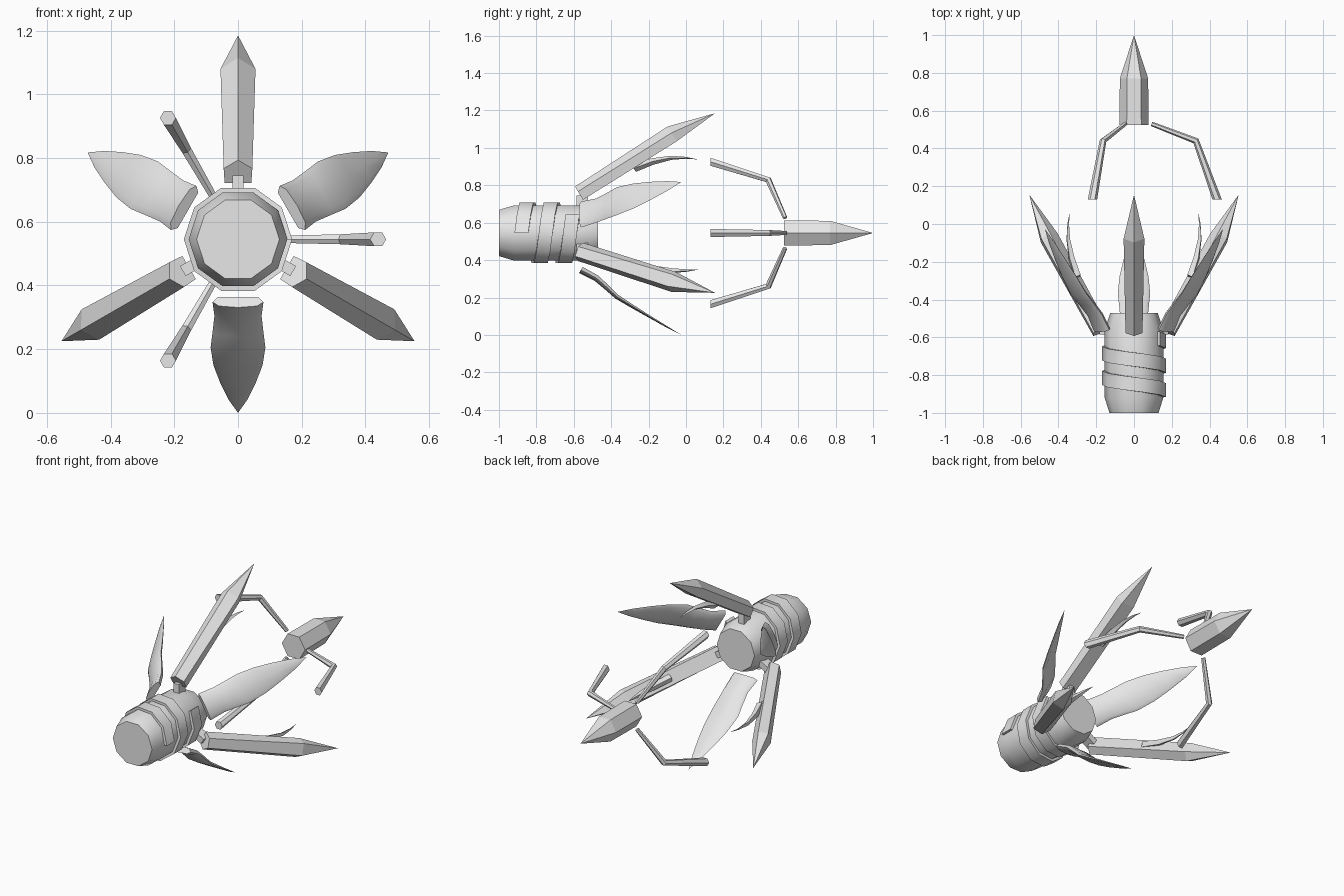
import bpy, bmesh, math
from mathutils import Matrix, Vector

if "Cube" in bpy.data.objects:
    bpy.data.objects.remove(bpy.data.objects["Cube"])

CZ = 0.545  # height of the long axis
grey = bpy.data.materials.new("light_grey")
grey.diffuse_color = (0.8, 0.8, 0.8, 1)
grey.use_nodes = True
grey.node_tree.nodes["Principled BSDF"].inputs["Base Color"].default_value = grey.diffuse_color


def finish(name, bm, angle=0, smooth=None):
    """Turn a bmesh into an object, rotated about the long (y) axis."""
    bmesh.ops.remove_doubles(bm, verts=bm.verts, dist=0.0005)
    bmesh.ops.recalc_face_normals(bm, faces=bm.faces)
    bm.transform(Matrix.Translation((0, 0, CZ)) @ Matrix.Rotation(math.radians(angle), 4, 'Y'))
    me = bpy.data.meshes.new(name)
    bm.to_mesh(me)
    bm.free()
    me.materials.append(grey)
    ob = bpy.data.objects.new(name, me)
    bpy.context.collection.objects.link(ob)
    if smooth:
        bpy.ops.object.select_all(action='DESELECT')
        ob.select_set(True)
        bpy.context.view_layer.objects.active = ob
        bpy.ops.object.shade_smooth_by_angle(angle=math.radians(smooth))
    return ob


def loft(rings):
    """Skin a list of equal-length point rings and cap both ends."""
    bm = bmesh.new()
    vs = [[bm.verts.new(p) for p in ring] for ring in rings]
    n = len(vs[0])
    for a, b in zip(vs, vs[1:]):
        for i in range(n):
            j = (i + 1) % n
            bm.faces.new((a[i], a[j], b[j], b[i]))
    bm.faces.new(vs[0])
    bm.faces.new(vs[-1])
    return bm


def section(y, r, tilt, pts):
    """Cross-section (u across, v outward) at distance r from the axis."""
    t = math.radians(tilt)
    return [Vector((u, y - v * math.sin(t), r + v * math.cos(t))) for u, v in pts]


def ngon(n, r, start=0):
    return [(r * math.cos(math.radians(start) + 2 * math.pi * i / n),
             r * math.sin(math.radians(start) + 2 * math.pi * i / n)) for i in range(n)]


# Handle core: ten-sided barrel with tapered ends
finish("handle_core", loft([section(y, 0, 0, ngon(10, r)) for y, r in
       ((-1, 0.13), (-0.92, 0.155), (-0.56, 0.155), (-0.47, 0.125))]), smooth=40)

# Spiral wrap around the handle
rings = []
for i in range(22):
    a = math.radians(36 * i)
    y = -0.88 + 0.13 * i / 10
    rings.append([Vector((r * math.cos(a), y + d, r * math.sin(a)))
                  for r, d in ((0.14, -0.037), (0.17, -0.037), (0.17, 0.037), (0.14, 0.037))])
finish("handle_wrap", loft(rings), smooth=40)


# Long ridged spikes, each with a joint and an inner thorn
def house(w, ridge, side, wb, bottom):
    return [(0, ridge), (w, side), (wb, bottom), (-wb, bottom), (-w, side)]


for k, a in enumerate((0, 120, 240)):
    finish(f"spike_{k+1}", loft([
        section(-0.57, 0.21, 30.7, house(0.045, 0.045, 0.014, 0.042, -0.038)),
        section(-0.063, 0.511, 30.7, house(0.055, 0.068, 0.028, 0.040, -0.025)),
        section(0.155, 0.64, 30.7, house(0, 0, 0, 0, 0))]), a)
    box = [(0.018, 0.03), (0.018, -0.03), (-0.018, -0.03), (-0.018, 0.03)]
    finish(f"spike_joint_{k+1}", loft([
        [Vector((u, -0.555 + v, r)) for u, v in box] for r in (0.13, 0.2)]), a)
    rings = []
    for y, r, tilt, w, t in ((-0.28, 0.345, 34, 0.022, 0.022), (-0.18, 0.382, 20, 0.02, 0.018),
                             (-0.08, 0.402, 9, 0.015, 0.011), (0.0, 0.402, -3, 0.008, 0.005),
                             (0.065, 0.393, -8, 0, 0)):
        rings.append(section(y, r, tilt, [(w, 0), (0, -t), (-w, 0), (0, t)]))
    finish(f"spike_thorn_{k+1}", loft(rings), a, smooth=40)

# Broad leaf blades between the spikes
for k, a in enumerate((60, 180, 300)):
    rings = []
    for y, r, tilt, w, t in ((-0.562, 0.197, 30, 0.08, 0.018), (-0.48, 0.24, 36, 0.074, 0.016),
                             (-0.42, 0.293, 42, 0.08, 0.014), (-0.37, 0.34, 38, 0.086, 0.012),
                             (-0.28, 0.396, 30, 0.077, 0.009), (-0.19, 0.45, 30, 0.056, 0.006),
                             (-0.1, 0.503, 30, 0.030, 0.004), (-0.025, 0.545, 30, 0, 0)):
        rings.append(section(y, r, tilt, [(w, 0), (0.8 * w, -t), (-0.8 * w, -t), (-w, 0),
                                          (-0.75 * w, 0.8 * t), (0, 1.1 * t), (0.75 * w, 0.8 * t)]))
    finish(f"leaf_blade_{k+1}", loft(rings), a, smooth=50)

# Floating six-sided point at the far end
finish("floating_point", loft([section(y, 0, 0, ngon(6, r)) for y, r in
       ((0.525, 0.077), (0.77, 0.075), (1.0, 0))]))

# Bent hexagonal rods around the point
for k, a in enumerate((90, 210, 330)):
    finish(f"bent_rod_{k+1}", loft([
        section(0.13, 0.44, 0, ngon(6, 0.025, 30)),
        section(0.44, 0.328, -45, ngon(6, 0.018, 30)),
        section(0.53, 0.093, -72, ngon(6, 0.012, 30))]), a)
